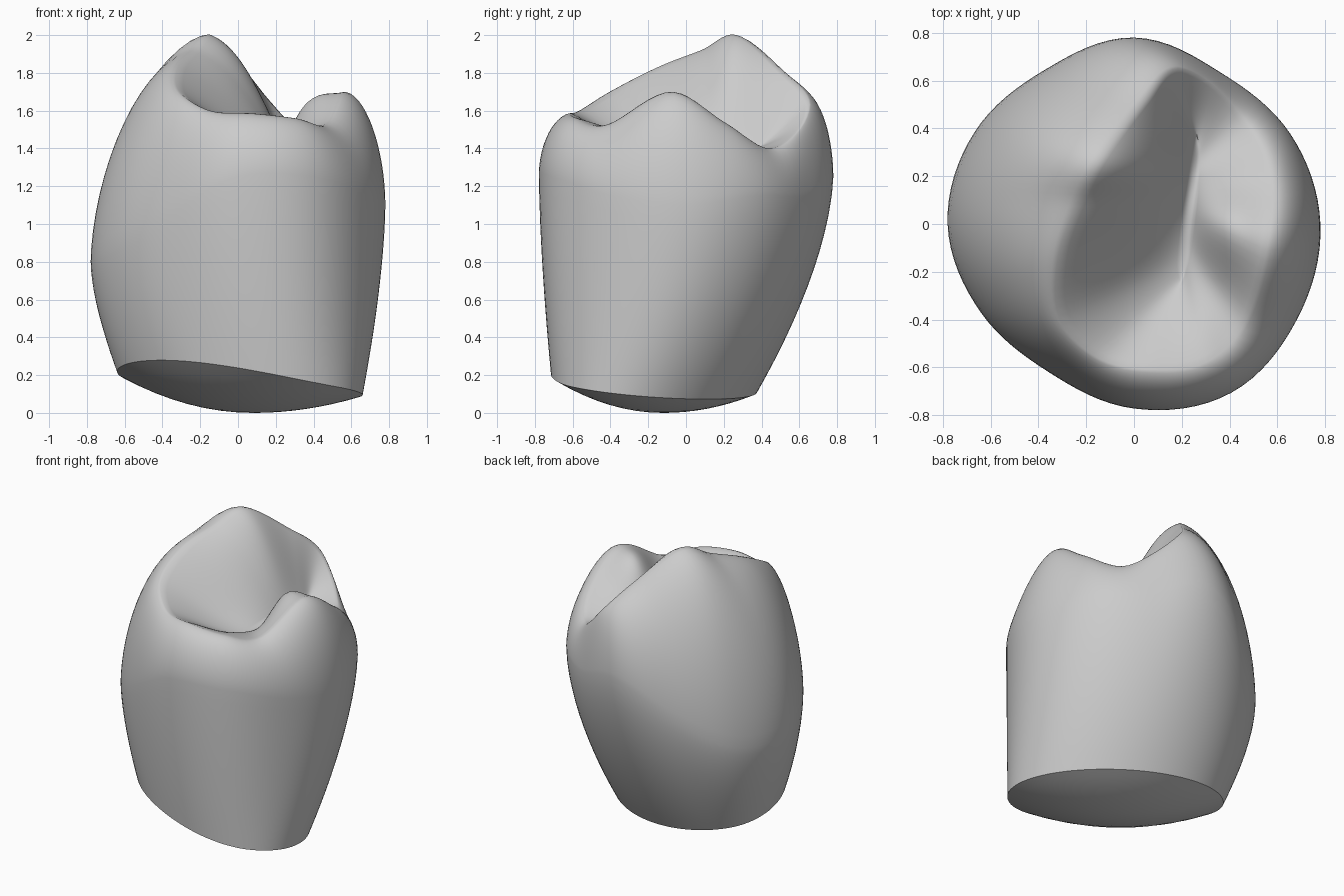
import bpy, bmesh
from math import sin, cos, pi, radians
from mathutils import Vector

cube = bpy.data.objects.get("Cube")
if cube:
    bpy.data.objects.remove(cube, do_unlink=True)

SEGMENTS = 96
DOME_STEPS = 8


def periodic(keys, angle):
    """Smooth closed curve through (degrees, value) keys."""
    n = len(keys)

    def key(i):
        return keys[i % n][0] + 360 * (i // n), keys[i % n][1]

    while angle < keys[0][0]:
        angle += 360
    i = max(k for k in range(n) if keys[k][0] <= angle)
    (a0, p0), (a1, p1), (a2, p2), (a3, p3) = [key(i + k) for k in (-1, 0, 1, 2)]
    span = a2 - a1
    m1 = (p2 - p0) * (span / (a2 - a0))
    m2 = (p3 - p1) * (span / (a3 - a1))
    t = (angle - a1) / span
    return (p1 * (2*t**3 - 3*t**2 + 1) + m1 * (t**3 - 2*t**2 + t)
            + p2 * (3*t**2 - 2*t**3) + m2 * (t**3 - t**2))


# Crest running over both cusps and the two low marginal ridges
crest_keys = [(a, Vector(p)) for a, p in [
    (-5, (.56, -.08, 1.7)), (20, (.57, .2, 1.54)), (45, (.46, .43, 1.4)),
    (65, (.32, .59, 1.49)), (85, (.17, .65, 1.65)), (115, (.04, .51, 1.81)),
    (145, (-.14, .27, 2)), (175, (-.24, .08, 1.92)), (205, (-.32, -.15, 1.83)),
    (230, (-.31, -.4, 1.7)), (250, (-.15, -.56, 1.6)), (275, (.08, -.61, 1.585)),
    (300, (.3, -.58, 1.56)), (325, (.46, -.42, 1.525))]]

# Widest outline: radius and height every thirty degrees
radii = [.78, .755, .73, .78, .745, .77, .78, .74, .715, .772, .815, .79]
heights = [1.1, 1.15, 1.15, 1.25, 1, .8, .8, .9, 1.05, 1.25, 1.25, 1.15]
belly_keys = [(30 * i, Vector(rh)) for i, rh in enumerate(zip(radii, heights))]


def column(deg):
    """Points from the underside centre, up the wall, into the central groove."""
    a = radians(deg)
    # slanted oval neck, raised at its front corner
    base = Vector((.01 + .65 * cos(a + .13), -.17 + .545 * sin(a - .13), 0))
    corner = max(0, cos(a - radians(225)))
    base.z = .13 - .1 * base.x - .1 * base.y + .06 * corner ** 2
    r, h = periodic(belly_keys, deg)
    belly = Vector((r * cos(a), r * sin(a), h))
    crest = periodic(crest_keys, deg)
    under = Vector((.08, -.12, 0))
    groove = Vector((.24 + .03 * sin(a), .07 + .28 * sin(a), 1.39))
    pts = []
    # domed underside
    for i in range(DOME_STEPS + 1):
        t = i / DOME_STEPS
        p = under.lerp(base, t)
        p.z = base.z * t * t
        pts.append(p)
    # lower wall
    for i in range(1, 13):
        t = i / 12
        p = base.lerp(belly, 1 - (1 - t) ** 1.6)
        p.z = base.z + (belly.z - base.z) * t
        pts.append(p)
    # rounded shoulder up to the crest, leaner under the tall cusp
    power = 1.08 + .1 * max(0, -cos(a))
    for i in range(1, 17):
        t = i / 16 * pi / 2
        p = belly.lerp(crest, 1 - max(0, cos(t)) ** power)
        p.z = belly.z + (crest.z - belly.z) * sin(t) ** power
        pts.append(p)
    # biting surface, bulging at the cusps and hollowed between them
    for i in range(1, 15):
        t = 1 - i / 14
        p = groove.lerp(crest, t)
        f = .75 * t + .25 * t * t * (3 - 2 * t)
        f += .13 * sin(pi * t) * (cos(2 * (a - radians(160))) + .3)
        f += 2 * t * (1 - t) ** 2 * max(0, cos(a)) ** 4
        p.z = groove.z + (crest.z - groove.z) * f
        pts.append(p)
    return pts


bm = bmesh.new()
columns = [[bm.verts.new(p) for p in column(360 * i / SEGMENTS)]
           for i in range(SEGMENTS)]
for i, left in enumerate(columns):
    right = columns[(i + 1) % SEGMENTS]
    for j in range(len(left) - 1):
        face = bm.faces.new((left[j], right[j], right[j + 1], left[j + 1]))
        face.smooth = True
    # crisp rim around the neck
    bm.edges.get((left[DOME_STEPS], right[DOME_STEPS])).smooth = False
bmesh.ops.remove_doubles(bm, verts=bm.verts, dist=.0005)
bmesh.ops.recalc_face_normals(bm, faces=bm.faces)
mesh = bpy.data.meshes.new("tooth_crown")
bm.to_mesh(mesh)
bm.free()

crown = bpy.data.objects.new("tooth_crown", mesh)
bpy.context.collection.objects.link(crown)

grey = bpy.data.materials.new("light_grey")
grey.use_nodes = True
colour = (.6, .6, .6, 1)
grey.diffuse_color = colour
grey.node_tree.nodes["Principled BSDF"].inputs["Base Color"].default_value = colour
mesh.materials.append(grey)
